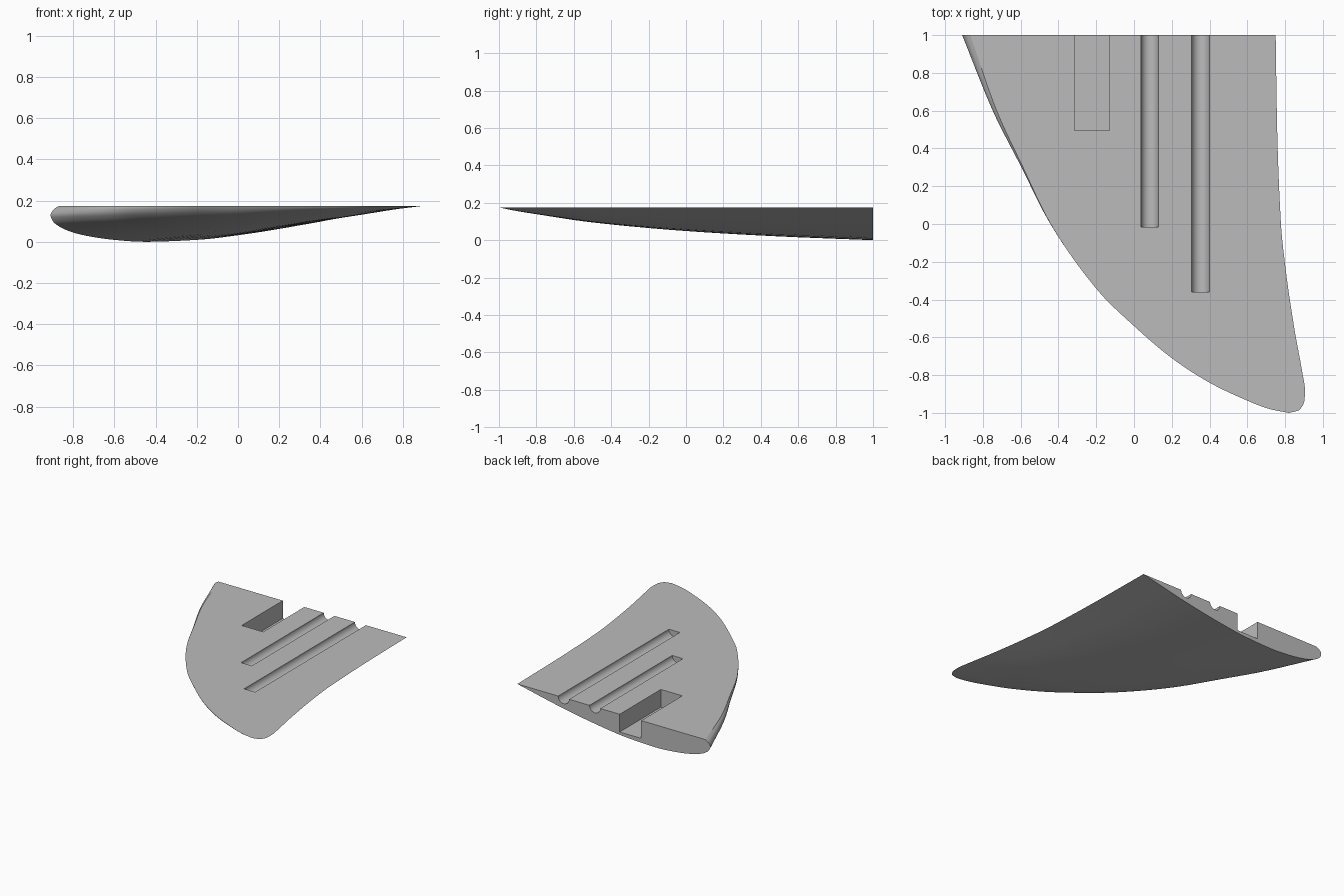
import bpy, bmesh, math
from mathutils import Matrix, Vector

if "Cube" in bpy.data.objects:
    bpy.data.objects.remove(bpy.data.objects["Cube"])

TOP = 0.175


def smooth(pts, x):
    """Monotone cubic through sorted (x, y) points."""
    n = len(pts)
    d = [(pts[i + 1][1] - pts[i][1]) / (pts[i + 1][0] - pts[i][0]) for i in range(n - 1)]
    m = [d[0]] + [2 * a * b / (a + b) if a * b > 0 else 0 for a, b in zip(d, d[1:])] + [d[-1]]
    i = 0
    while i < n - 2 and x > pts[i + 1][0]:
        i += 1
    h = pts[i + 1][0] - pts[i][0]
    t = (x - pts[i][0]) / h
    return ((2*t**3 - 3*t*t + 1) * pts[i][1] + (t**3 - 2*t*t + t) * h * m[i]
            + (3*t*t - 2*t**3) * pts[i + 1][1] + (t**3 - t*t) * h * m[i + 1])


# Plan outline as x over y, and depth of the belly over y
LEAD = [(-1, .82), (-.98, .72), (-.935, .6), (-.84, .4), (-.71, .2), (-.54, 0),
        (-.355, -.19), (0, -.45), (.3, -.605), (.6, -.755), (1, -.91)]
TRAIL = [(-1, .82), (-.985, .875), (-.93, .903), (-.88, .905), (-.78, .89), (-.56, .85),
         (-.24, .803), (0, .778), (.5, .758), (1, .75)]
DEPTH = [(-1, 0), (-.9, .02), (-.8, .036), (-.5, .08), (0, .126), (.5, .155), (1, TOP)]
# Section: chord position at root, chord position near tip, depth fraction
SECTION = [(.026, 0, 0), (.009, .005, .1), (0, .018, .26), (.007, .04, .43), (.03, .075, .6),
           (.08, .125, .78), (.18, .2, .94), (.28, .28, 1), (.43, .43, .945), (.55, .55, .815),
           (.67, .67, .64), (.79, .79, .43), (1, 1, 0)]

material = bpy.data.materials.new("plain grey")
material.diffuse_color = (0.5, 0.5, 0.5, 1)
material.use_nodes = True
material.node_tree.nodes["Principled BSDF"].inputs["Base Color"].default_value = material.diffuse_color

# Fin body: lofted foil sections with a flat upper face
bm = bmesh.new()
cols = [list(enumerate(c)) for c in zip(*SECTION)]
SUB = 4
params = [i / SUB for i in range((len(SECTION) - 1) * SUB + 1)]
profile = [[smooth(c, p) for c in cols] for p in params]
rings = []
N = 70
for k in range(N + 1):
    y = -1 + 2 * (k / N) ** 2
    x0, x1, dep = smooth(LEAD, y), smooth(TRAIL, y), smooth(DEPTH, y)
    f = min(1, max(0, (y + .4) / 1.4))
    if k == 0:
        rings.append([bm.verts.new((x0, y, TOP))] * len(profile))
        continue
    rings.append([bm.verts.new((x0 + (x1 - x0) * (a * f + b * (1 - f)), y, TOP - dep * t))
                  for a, b, t in profile])
for r, s in zip(rings, rings[1:]):
    n = len(r)
    for i in range(n):                       # last step closes the flat top
        j = (i + 1) % n
        quad = [r[i], r[j], s[j], s[i]]
        bm.faces.new(list(dict.fromkeys(quad)))
bm.faces.new(rings[-1])
bmesh.ops.recalc_face_normals(bm, faces=bm.faces)
mesh = bpy.data.meshes.new("fin_half")
bm.to_mesh(mesh)
bm.free()
fin = bpy.data.objects.new("fin_half", mesh)
bpy.context.collection.objects.link(fin)
mesh.materials.append(material)
bpy.context.view_layer.objects.active = fin
fin.select_set(True)


def cut(name, build):
    """Subtract a helper shape from the fin."""
    b = bmesh.new()
    build(b)
    me = bpy.data.meshes.new(name)
    b.to_mesh(me)
    b.free()
    me.materials.append(material)
    ob = bpy.data.objects.new(name, me)
    bpy.context.collection.objects.link(ob)
    ob.hide_render = True
    mod = fin.modifiers.new(name, 'BOOLEAN')
    mod.operation, mod.solver, mod.object = 'DIFFERENCE', 'EXACT', ob
    bpy.ops.object.modifier_apply(modifier=name)
    bpy.data.objects.remove(ob)


def rod(x, y0, r):
    mid, length = (y0 + 1.1) / 2, 1.1 - y0
    m = Matrix.Translation((x, mid, TOP)) @ Matrix.Rotation(math.pi / 2, 4, 'X')
    return lambda b: bmesh.ops.create_cone(b, cap_ends=True, segments=48, radius1=r,
                                           radius2=r, depth=length, matrix=m)


def block(lo, hi):
    lo, hi = Vector(lo), Vector(hi)
    m = Matrix.Translation((lo + hi) / 2) @ Matrix.Diagonal((*(hi - lo), 1))
    return lambda b: bmesh.ops.create_cube(b, size=1, matrix=m)


# Two round rod grooves and one square slot in the flat face
cut("short_groove", rod(.083, -.015, .046))
cut("long_groove", rod(.352, -.36, .047))
cut("square_slot", block((-.315, .495, .037), (-.13, 1.1, .3)))

bpy.ops.object.shade_smooth_by_angle(angle=math.radians(30))
